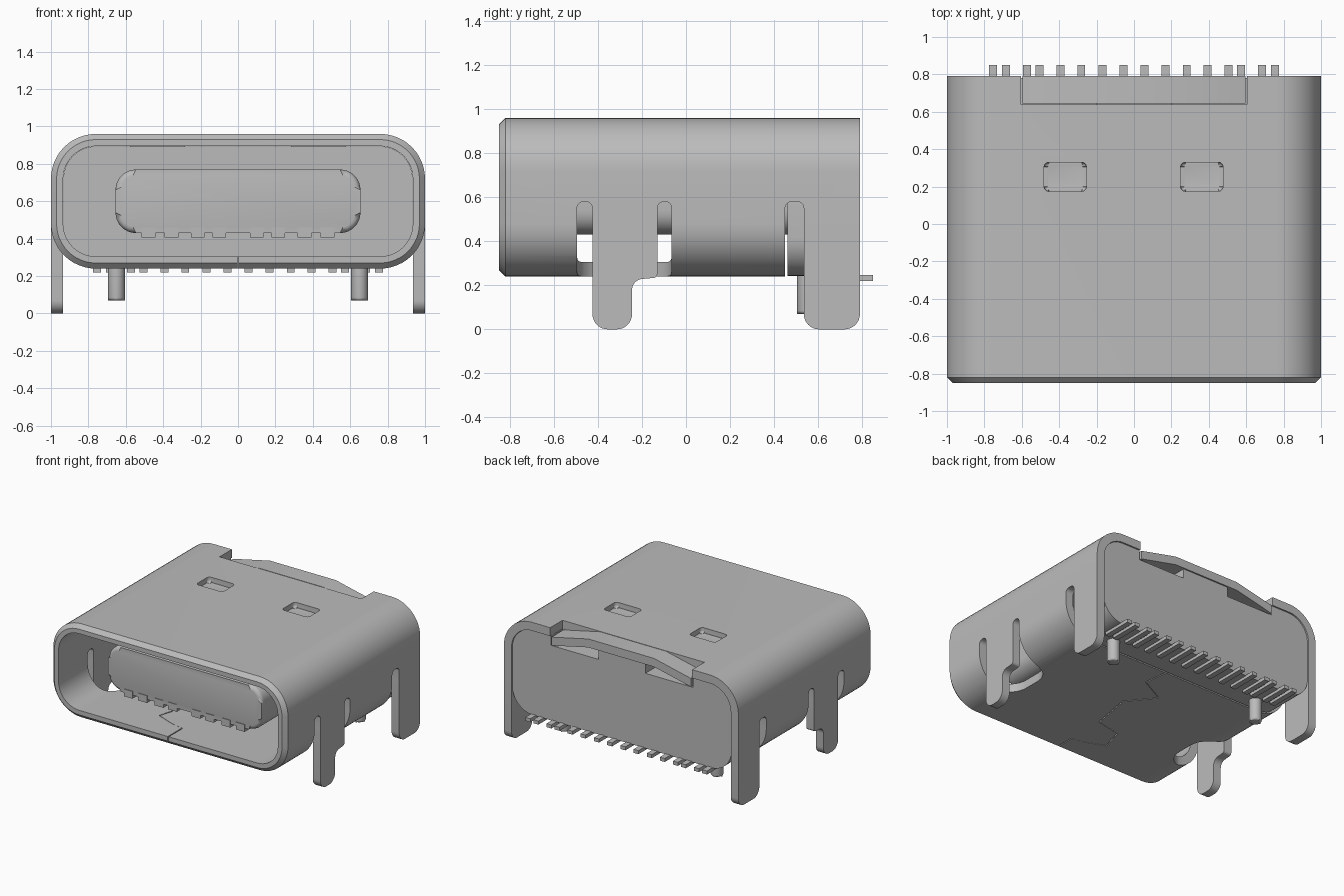
import bpy, bmesh, math
from mathutils import Vector

cube = bpy.data.objects.get("Cube")
if cube:
    bpy.data.objects.remove(cube, do_unlink=True)

metal = bpy.data.materials.new("light_grey_metal")
metal.use_nodes = True
GREY = (0.5, 0.5, 0.5, 1)
metal.diffuse_color = GREY
metal.node_tree.nodes["Principled BSDF"].inputs["Base Color"].default_value = GREY


def finish(name, bm):
    bmesh.ops.recalc_face_normals(bm, faces=bm.faces)
    mesh = bpy.data.meshes.new(name)
    bm.to_mesh(mesh)
    bm.free()
    mesh.materials.append(metal)
    obj = bpy.data.objects.new(name, mesh)
    bpy.context.collection.objects.link(obj)
    return obj


def outline(points, steps=8):
    """Round each (u, v, radius) corner with an arc."""
    out = []
    for i, p in enumerate(points):
        c = Vector(p[:2])
        r = p[2] if len(p) > 2 else 0
        if not r:
            out.append(c)
            continue
        a = (Vector(points[i - 1][:2]) - c).normalized()
        b = (Vector(points[(i + 1) % len(points)][:2]) - c).normalized()
        half = a.angle(b) / 2
        centre = c + (a + b).normalized() * (r / math.sin(half))
        start = c + a * (r / math.tan(half)) - centre
        end = c + b * (r / math.tan(half)) - centre
        sweep = start.angle_signed(end)
        for k in range(steps + 1):
            t = -sweep * k / steps
            out.append(centre + Vector((start.x * math.cos(t) - start.y * math.sin(t),
                                        start.x * math.sin(t) + start.y * math.cos(t))))
    return out


def rect(u0, u1, v0, v1, r=0):
    return [(u0, v0, r), (u1, v0, r), (u1, v1, r), (u0, v1, r)]


def place(axis, p, d):
    return {"x": (d, p[0], p[1]), "y": (p[0], d, p[1]), "z": (p[0], p[1], d)}[axis]


def prism(name, points, axis, d0, d1, round_start=0):
    bm = bmesh.new()
    pts = outline(points)
    a = [bm.verts.new(place(axis, p, d0)) for p in pts]
    b = [bm.verts.new(place(axis, p, d1)) for p in pts]
    cap = bm.faces.new(a)
    bm.faces.new(b)
    for i in range(len(a)):
        j = (i + 1) % len(a)
        bm.faces.new((a[i], a[j], b[j], b[i]))
    if round_start:
        bmesh.ops.bevel(bm, geom=list(cap.edges), offset=round_start, segments=4,
                        profile=0.5, affect='EDGES')
    return finish(name, bm)


def cut(target, cutter):
    mod = target.modifiers.new("cut", 'BOOLEAN')
    mod.operation, mod.solver, mod.object = 'DIFFERENCE', 'EXACT', cutter
    bpy.context.view_layer.objects.active = target
    bpy.ops.object.modifier_apply(modifier=mod.name)
    bpy.data.objects.remove(cutter, do_unlink=True)


def sided(points, s):
    return [(p[0] * s,) + tuple(p[1:]) for p in points]


# Hollow shell: rounded section lofted outside, over the rim and back inside
WALL, BACK, BOTTOM, TOP = 0.065, 0.79, 0.24, 0.96
bm = bmesh.new()
loops = []
for y, inset in ((BACK, 0), (-0.82, 0), (-0.85, 0.03), (-0.85, WALL), (BACK, WALL)):
    sect = outline(rect(-1 + inset, 1 - inset, BOTTOM + inset, TOP - inset, 0.24 - inset), 12)
    loops.append([bm.verts.new((p.x, y, p.y)) for p in sect])
for k, a in enumerate(loops):
    b = loops[(k + 1) % len(loops)]
    for i in range(len(a)):
        j = (i + 1) % len(a)
        bm.faces.new((a[i], a[j], b[j], b[i]))
shell = finish("shell", bm)

# Openings around the legs
LEG_TOP = 0.48
side_slots = [(-0.495, 0.1), (-0.495, 0.58, 0.03), (-0.425, 0.58, 0.03), (-0.425, LEG_TOP),
              (-0.13, LEG_TOP), (-0.13, 0.58, 0.03), (-0.065, 0.58, 0.03), (-0.065, 0.1)]
rear_slot = [(0.45, 0.1), (0.45, 0.58, 0.03), (0.535, 0.58, 0.03), (0.535, 0.1)]
floor_hole = [(1.1, -0.495), (0.7, -0.495, 0.15), (0.7, -0.065, 0.15), (1.1, -0.065)]
for s in (1, -1):
    cut(shell, prism("cutter", side_slots, "x", 0.9 * s, 1.1 * s))
    cut(shell, prism("cutter", rear_slot, "x", 0.9 * s, 1.1 * s))
    cut(shell, prism("cutter", sided(floor_hole, s), "z", 0.1, LEG_TOP))
cut(shell, prism("cutter", rect(0.45, 0.9, 0.1, LEG_TOP), "x", -1.1, 1.1))
cut(shell, prism("cutter", rect(-0.605, 0.605, 0.64, 0.9), "z", 0.8, 1.1))

# Pressed pockets on top
for x in (-0.3675, 0.3625):
    cut(shell, prism("cutter", rect(x - 0.113, x + 0.113, 0.175, 0.33, 0.025),
                     "z", 0.92, 1.0, 0.02))

# Interlocking seam in the floor
seam = [(0, -0.9), (0, -0.68), (-0.1, -0.66), (-0.25, -0.6), (-0.2, -0.42), (0, -0.38),
        (0.06, -0.05), (-0.1, 0.15), (0.11, 0.26), (0.08, 0.5)]
gap = 0.004
cut(shell, prism("cutter", [(x - gap, y) for x, y in seam]
                 + [(x + gap, y) for x, y in reversed(seam)], "z", 0.1, 0.4))

# Legs, mirrored left and right
front_leg = [(-0.425, LEG_TOP), (-0.425, 0, 0.07), (-0.245, 0, 0.07), (-0.245, 0.225, 0.05),
             (-0.13, 0.235, 0.02), (-0.13, LEG_TOP)]
rear_leg = [(0.535, LEG_TOP), (0.535, 0, 0.07), (BACK, 0, 0.07), (BACK, LEG_TOP)]
parts = [shell]
for s, side in ((1, "left"), (-1, "right")):
    parts.append(prism("front_leg_" + side, front_leg, "x", (1 - WALL) * s, s))
    parts.append(prism("rear_leg_" + side, rear_leg, "x", (1 - WALL) * s, s))

# Bent tab at the top rear
ridge = [(-0.595, 0.89), (-0.28, TOP), (0.28, TOP), (0.595, 0.89)]
parts.append(prism("rear_tab", ridge + [(x, z - WALL) for x, z in reversed(ridge)],
                   "y", 0.645, BACK))

# Rear housing with recesses under the tab
housing = prism("housing", rect(-0.934, 0.934, 0.242, 0.894, 0.174), "y", 0.46, 0.78)
for s in (1, -1):
    cut(housing, prism("cutter", sided(rect(0.2, 0.605, 0.64, 0.9), s), "z", 0.82, 1.0))
parts.append(housing)

# Tongue and its contacts
parts.append(prism("tongue", rect(-0.655, 0.655, 0.43, 0.77, 0.11), "y", -0.65, 0.47, 0.03))
for i, x in enumerate((0.1, 0.215, 0.355, 0.478)):
    for s, side in ((1, "left"), (-1, "right")):
        parts.append(prism(f"contact_{side}_{i + 1}",
                           rect(s * x - 0.037, s * x + 0.037, 0.405, 0.46), "y", -0.655, -0.52))

# Solder pins and locating pegs
for i, x in enumerate((0.057, 0.168, 0.282, 0.393, 0.505, 0.573, 0.685, 0.753)):
    for s, side in ((1, "left"), (-1, "right")):
        parts.append(prism(f"pin_{side}_{i + 1}",
                           rect(s * x - 0.021, s * x + 0.021, 0.22, 0.247), "y", 0.61, 0.85))
for s, side in ((1, "left"), (-1, "right")):
    x = 0.65 * s
    parts.append(prism("peg_" + side, rect(x - 0.045, x + 0.045, 0.505, 0.595, 0.0449),
                       "z", 0.07, 0.26, 0.015))

# Smooth rounded surfaces, keep edges sharp
bpy.ops.object.select_all(action='DESELECT')
for obj in parts:
    obj.select_set(True)
bpy.context.view_layer.objects.active = shell
bpy.ops.object.shade_smooth_by_angle(angle=math.radians(30))
